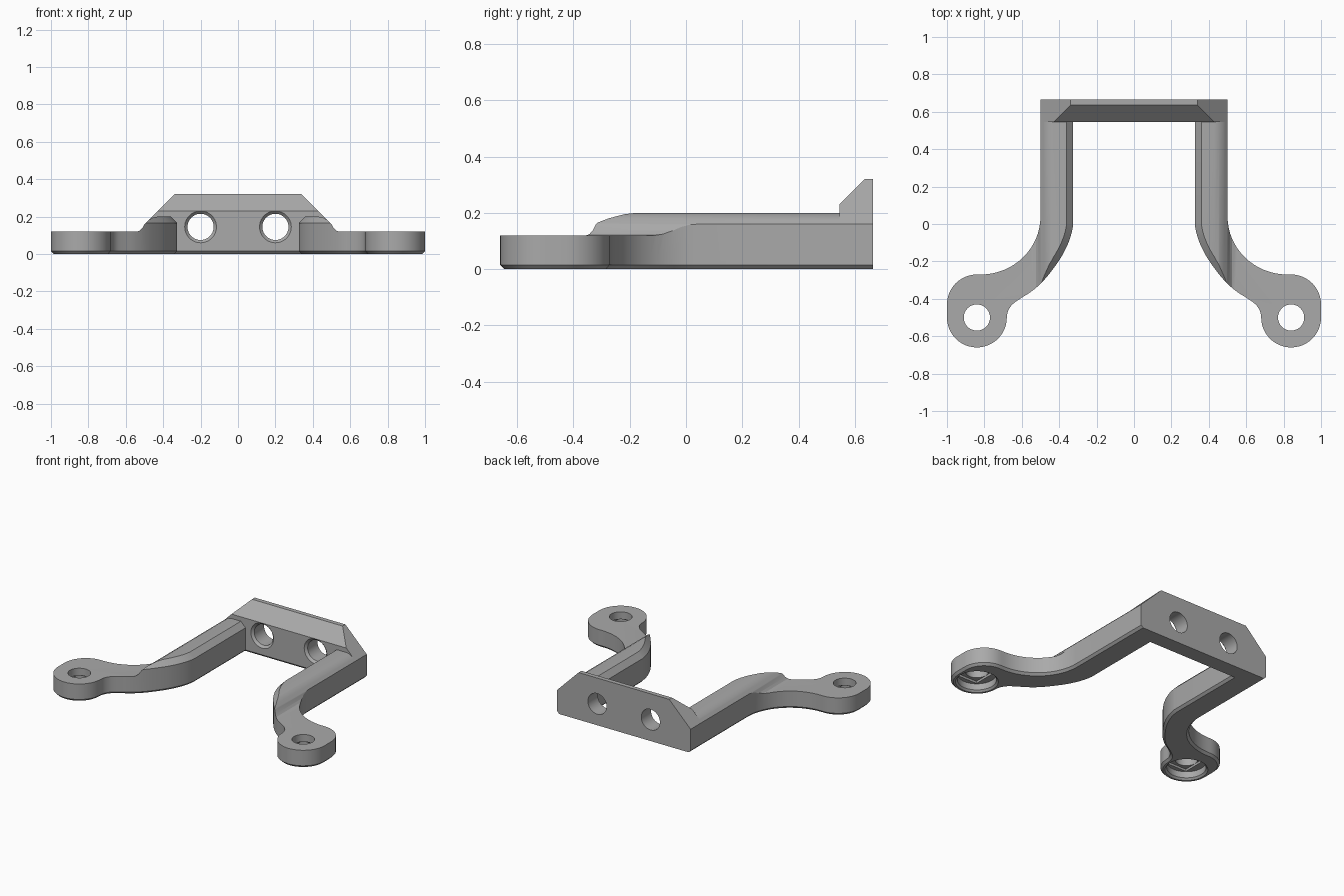
import bpy, bmesh, math
from mathutils import Vector

if "Cube" in bpy.data.objects:
    bpy.data.objects.remove(bpy.data.objects["Cube"])

grey = bpy.data.materials.new("grey plastic")
grey.diffuse_color = (0.4, 0.4, 0.4, 1)
grey.use_nodes = True
grey.node_tree.nodes["Principled BSDF"].inputs["Base Color"].default_value = grey.diffuse_color


def loft(name, layers):
    """Closed solid through a stack of matching point loops."""
    bm = bmesh.new()
    rings = [[bm.verts.new(p) for p in layer] for layer in layers]
    n = len(rings[0])
    for a, b in zip(rings, rings[1:]):
        for i in range(n):
            j = (i + 1) % n
            bm.faces.new((a[i], a[j], b[j], b[i]))
    bm.faces.new(rings[0][::-1])
    bm.faces.new(rings[-1])
    bmesh.ops.recalc_face_normals(bm, faces=bm.faces)
    mesh = bpy.data.meshes.new(name)
    bm.to_mesh(mesh)
    bm.free()
    mesh.materials.append(grey)
    ob = bpy.data.objects.new(name, mesh)
    bpy.context.collection.objects.link(ob)
    return ob


def combine(target, tool, operation):
    mod = target.modifiers.new("combine", 'BOOLEAN')
    mod.operation, mod.solver, mod.object = operation, 'EXACT', tool
    bpy.context.view_layer.objects.active = target
    bpy.ops.object.modifier_apply(modifier=mod.name)
    bpy.data.objects.remove(tool)


def circle(r, n=48):
    return [(r * math.cos(2 * math.pi * i / n), r * math.sin(2 * math.pi * i / n)) for i in range(n)]


def arc(cx, cy, rx, ry, a0, a1, n):
    return [(cx + rx * math.cos(math.radians(a0 + (a1 - a0) * i / n)),
             cy + ry * math.sin(math.radians(a0 + (a1 - a0) * i / n))) for i in range(n + 1)]


def spline(pts, steps=4):
    """Smooth curve through all but the first and last points."""
    p = [Vector(q) for q in pts]
    out = []
    for i in range(1, len(p) - 2):
        a, b, c, d = p[i - 1:i + 3]
        for s in range(steps):
            t = s / steps
            out.append(tuple(0.5 * (2 * b + (c - a) * t + (2 * a - 5 * b + 4 * c - d) * t * t
                                    + (3 * b - a - 3 * c + d) * t ** 3)))
    return out


def inset(loop, dist):
    """Mitred inward offset of a counter-clockwise loop."""
    out = []
    for i, q in enumerate(loop):
        p = Vector(q)
        d1 = (p - Vector(loop[i - 1])).normalized()
        d2 = (Vector(loop[(i + 1) % len(loop)]) - p).normalized()
        n1, n2 = Vector((-d1.y, d1.x)), Vector((-d2.y, d2.x))
        out.append(p + (n1 + n2) * (dist / (1 + n1.dot(n2))))
    return out


BACK, FRONT = 0.665, 0.545

# Plan outline: inner edge, rounded foot, flared outer edge, mirrored to a U
inner = [(0.325, FRONT)] + spline([
    (0.325, 0.1), (0.325, 0.0), (0.345, -0.085), (0.385, -0.17), (0.44, -0.25), (0.495, -0.315),
    (0.55, -0.362), (0.605, -0.397), (0.65, -0.43), (0.673, -0.465), (0.68, -0.5), (0.68, -0.53)])
foot = arc(0.84, -0.5, 0.16, 0.16, 180, 360, 24) + arc(0.84, -0.43, 0.16, 0.16, 0, 90, 12)
outer = arc(0.82, 0.04, 0.32, 0.31, 270, 180, 16) + [(0.5, BACK)]
half = inner + foot + outer
outline = half + [(-x, y) for x, y in reversed(half)]

# U-shaped body with a bevelled bottom and chamfered inner top edge
bottom = [(p.x, BACK if q[1] == BACK else p.y) for p, q in zip(inset(outline, 0.015), outline)]
chamfered = inset(outline, 0.035)
n, total = len(inner), len(outline)
top = [tuple(chamfered[i]) if i < n or i >= total - n else outline[i] for i in range(total)]
body = loft("bracket", [[(x, y, z) for x, y in loop] for loop, z in
                        ((bottom, 0), (outline, 0.015), (outline, 0.165), (top, 0.2))])

# Rounded outer shoulder of each arm, running out to the thin foot
shoulder = [(0.43, 0.2), (0.455, 0.195), (0.48, 0.18), (0.5, 0.16), (0.512, 0.138),
            (0.525, 0.125), (0.54, 0.12), (1.1, 0.12), (1.1, 0.3), (0.43, 0.3)]
for s in (-1, 1):
    combine(body, loft("shoulder_cutter", [[(s * x, y, z) for x, z in shoulder] for y in (-1, 1)]),
            'DIFFERENCE')

# Cross plate with clipped corners and a sloping front
plate_shape = [(-0.5, 0.1), (0.5, 0.1), (0.5, 0.16), (0.34, 0.32), (-0.34, 0.32), (-0.5, 0.16)]
plate = loft("cross_plate", [[(x, y, z) for x, z in plate_shape] for y in (FRONT, BACK)])
slope = [(0.535, 0.22), (0.645, 0.33), (0.645, 0.4), (0.4, 0.4), (0.4, 0.22)]
slope_cut = [(FRONT, 0.23), (0.655, 0.34), (0.5, 0.34), (0.5, 0.23)]
combine(plate, loft("slope_cutter", [[(x, y, z) for y, z in slope_cut] for x in (-1, 1)]),
        'DIFFERENCE')
combine(body, plate, 'UNION')

for s in (-1, 1):
    # Horizontal bolt hole, countersunk at the front
    levels = ((0.088, FRONT - 0.003), (0.07, FRONT + 0.015), (0.07, BACK + 0.05))
    combine(body, loft("bolt_hole", [[(0.2 * s + x, y, 0.145 + z) for x, z in circle(r)]
                                     for r, y in levels]), 'DIFFERENCE')
    # Foot: through hole, chamfered recess below, and a bridging step
    for levels in (((0.07, -0.1), (0.07, 0.3)),
                   ((0.142, -0.01), (0.12, 0.012), (0.12, 0.055))):
        combine(body, loft("foot_hole", [[(0.84 * s + x, y - 0.5, z) for x, y in circle(r)]
                                         for r, z in levels]), 'DIFFERENCE')
    step = [(-0.071, -0.09), (0.071, -0.09), (0.071, 0.09), (-0.071, 0.09)]
    combine(body, loft("foot_step", [[(0.84 * s + x, y - 0.5, z) for x, y in step]
                                     for z in (0.03, 0.07)]), 'DIFFERENCE')

# Smooth curves, sharp edges
bpy.ops.object.select_all(action='DESELECT')
body.select_set(True)
bpy.context.view_layer.objects.active = body
bpy.ops.object.shade_smooth_by_angle(angle=math.radians(25))
